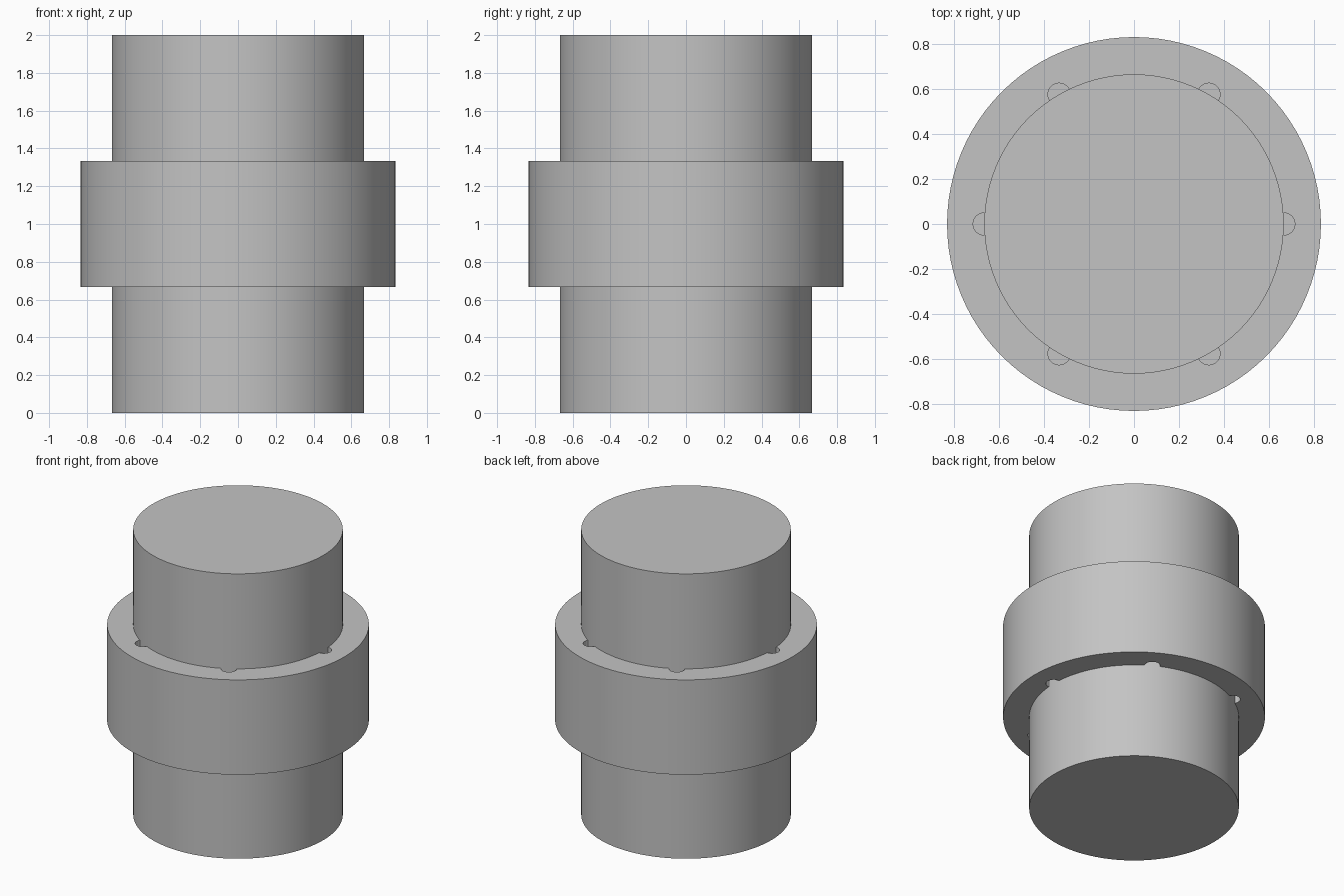
import bpy
from math import cos, sin, radians

cube = bpy.data.objects.get("Cube")
if cube:
    bpy.data.objects.remove(cube, do_unlink=True)

SHAFT_R, COLLAR_R, HOLE_R = 0.667, 0.833, 0.05
COLLAR_LOW, COLLAR_HIGH, HOLE_DEPTH = 0.667, 1.333, 0.17

# Single plain grey
grey = bpy.data.materials.new("plain_grey")
grey.use_nodes = True
colour = (0.55, 0.55, 0.55, 1)
grey.diffuse_color = colour
grey.node_tree.nodes["Principled BSDF"].inputs["Base Color"].default_value = colour


def cylinder(name, radius, low, high, x=0, y=0, sides=96):
    bpy.ops.mesh.primitive_cylinder_add(
        vertices=sides, radius=radius, depth=high - low,
        location=(x, y, (low + high) / 2))
    obj = bpy.context.object
    obj.name = name
    obj.data.materials.append(grey)
    return obj


def smooth(obj):
    bpy.ops.object.select_all(action='DESELECT')
    obj.select_set(True)
    bpy.context.view_layer.objects.active = obj
    bpy.ops.object.shade_smooth_by_angle(angle=radians(30))


# Shaft running the full height, and the wide collar around its middle
shaft = cylinder("shaft", SHAFT_R, 0, 2)
collar = cylinder("collar", COLLAR_R, COLLAR_LOW, COLLAR_HIGH)

# Blind round holes along the shaft, in both faces of the collar
cutters = []
for i in range(6):
    a = radians(60 * i)
    x, y = SHAFT_R * cos(a), SHAFT_R * sin(a)
    for low, high in ((COLLAR_HIGH - HOLE_DEPTH, COLLAR_HIGH + 0.1),
                      (COLLAR_LOW - 0.1, COLLAR_LOW + HOLE_DEPTH)):
        cutters.append(cylinder("hole_cutter", HOLE_R, low, high, x, y, 32))

bpy.ops.object.select_all(action='DESELECT')
for c in cutters:
    c.select_set(True)
bpy.context.view_layer.objects.active = cutters[0]
bpy.ops.object.join()
cutter = bpy.context.object
cutter.hide_render = True

cut = collar.modifiers.new("holes", 'BOOLEAN')
cut.operation = 'DIFFERENCE'
cut.solver = 'EXACT'
cut.object = cutter
bpy.context.view_layer.objects.active = collar
bpy.ops.object.modifier_apply(modifier=cut.name)
bpy.data.objects.remove(cutter, do_unlink=True)

smooth(shaft)
smooth(collar)
